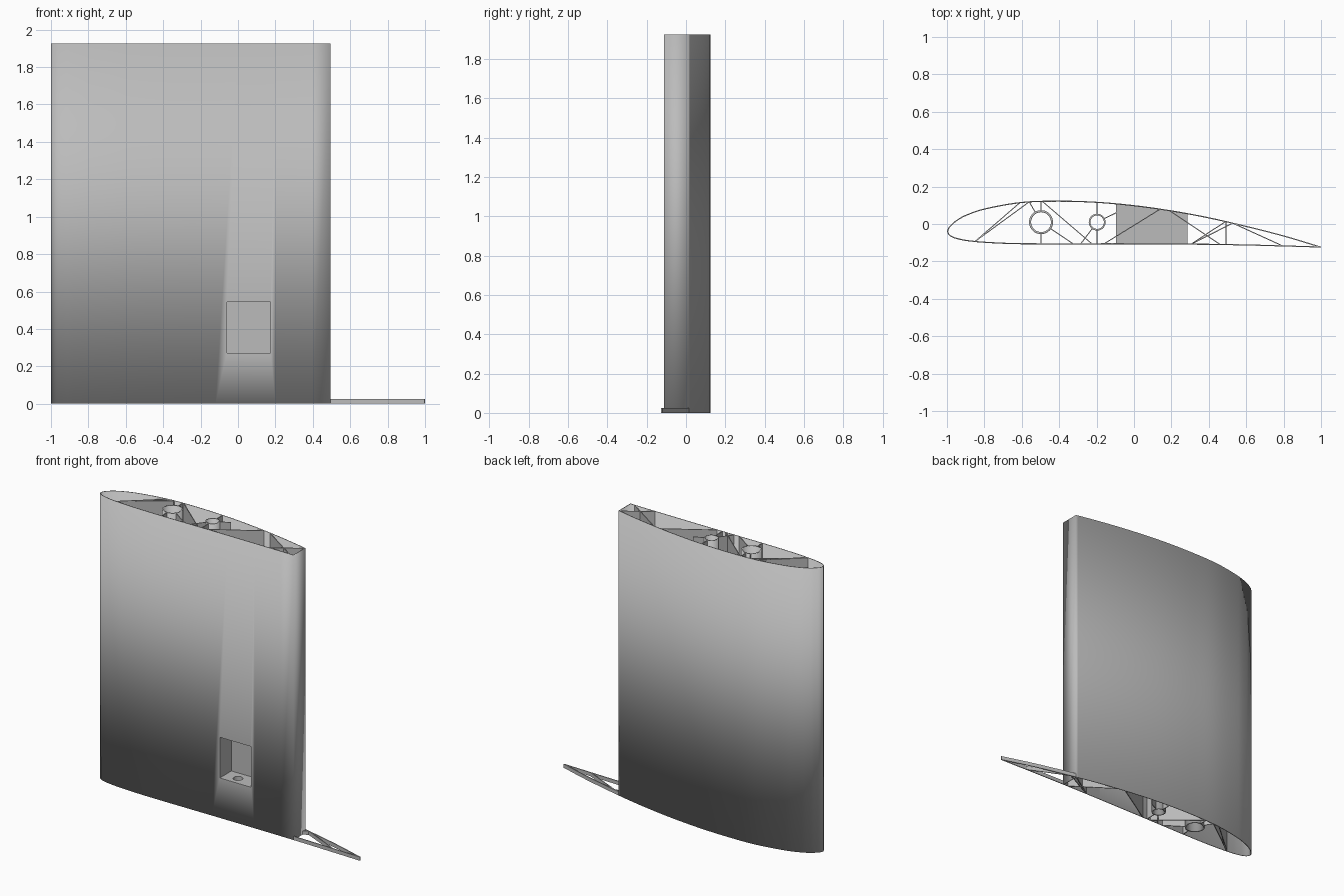
import bpy, bmesh, math
from mathutils import Vector

cube = bpy.data.objects.get("Cube")
if cube:
    bpy.data.objects.remove(cube, do_unlink=True)

HEIGHT, FLANGE, CUT_X = 1.925, 0.025, 0.495
SKIN, RIB = 0.006, 0.005
FLAT_Y = -0.109

grey = bpy.data.materials.new("plain grey")
grey.use_nodes = True
colour = (0.5, 0.5, 0.5, 1)
grey.diffuse_color = colour
grey.node_tree.nodes["Principled BSDF"].inputs["Base Color"].default_value = colour

# Section heights above the flat underside, by fraction of chord
UPPER = [(0, .035), (.004, .045), (.0125, .0545), (.025, .065), (.05, .079), (.1, .096),
         (.2, .1136), (.3, .117), (.4, .114), (.5, .105), (.6, .091), (.7, .0725),
         (.8, .0495), (.9, .024), (1, -.006)]
LOWER = [(0, .035), (.004, .026), (.0125, .0193), (.025, .0147), (.05, .0093), (.1, .0042),
         (.2, .0003), (.5, 0), (.75, -.002), (1, -.0085)]


def smooth_curve(table, steps=5):
    """Catmull-Rom through the table, in model units."""
    p = [Vector((2 * f - 1, FLAT_Y + 2 * h)) for f, h in table]
    p = [2 * p[0] - p[1]] + p + [2 * p[-1] - p[-2]]
    out = []
    for a, b, c, d in zip(p, p[1:], p[2:], p[3:]):
        ta = (c - a) * (c - b).length / max((c - b).length + (b - a).length, 1e-6)
        tb = (d - b) * (c - b).length / max((d - c).length + (c - b).length, 1e-6)
        for i in range(steps):
            t = i / steps
            out.append(b * (2*t**3 - 3*t*t + 1) + ta * (t**3 - 2*t*t + t)
                       + c * (3*t*t - 2*t**3) + tb * (t**3 - t*t))
    return out + [p[-2]]


upper, lower = smooth_curve(UPPER), smooth_curve(LOWER)


def y_at(curve, x):
    for a, b in zip(curve, curve[1:]):
        if a.x <= x <= b.x:
            return a.y + (b.y - a.y) * (x - a.x) / max(b.x - a.x, 1e-6)
    return curve[-1].y


def span(curve, x0, x1):
    return ([Vector((x0, y_at(curve, x0)))] + [p for p in curve if x0 < p.x < x1]
            + [Vector((x1, y_at(curve, x1)))])


def finish(name, bm):
    mesh = bpy.data.meshes.new(name)
    bm.to_mesh(mesh)
    bm.free()
    mesh.materials.append(grey)
    ob = bpy.data.objects.new(name, mesh)
    bpy.context.collection.objects.link(ob)
    return ob


def wall(name, points, z0, z1, thick, closed=False, offset=0):
    """Upright thin wall along a plan path."""
    bm = bmesh.new()
    low = [bm.verts.new((p[0], p[1], z0)) for p in points]
    top = [bm.verts.new((p[0], p[1], z1)) for p in points]
    n = len(points)
    for i in range(n if closed else n - 1):
        j = (i + 1) % n
        bm.faces.new((low[i], low[j], top[j], top[i]))
    ob = finish(name, bm)
    mod = ob.modifiers.new("thickness", 'SOLIDIFY')
    mod.thickness, mod.offset, mod.use_even_offset = thick, offset, True
    return ob


def prism(name, points, z0, z1):
    bm = bmesh.new()
    face = bm.faces.new([bm.verts.new((p[0], p[1], z0)) for p in points])
    new = bmesh.ops.extrude_face_region(bm, geom=[face])["geom"]
    bmesh.ops.translate(bm, vec=(0, 0, z1 - z0),
                        verts=[v for v in new if isinstance(v, bmesh.types.BMVert)])
    bmesh.ops.recalc_face_normals(bm, faces=bm.faces)
    return finish(name, bm)


def ring(cx, cy, r, n=40):
    return [(cx + r * math.cos(2 * math.pi * i / n), cy + r * math.sin(2 * math.pi * i / n))
            for i in range(n)]


def cut(ob, cutter):
    mod = ob.modifiers.new("cut", 'BOOLEAN')
    mod.operation, mod.solver, mod.object = 'DIFFERENCE', 'EXACT', cutter


def smooth(ob):
    bpy.ops.object.select_all(action='DESELECT')
    ob.select_set(True)
    bpy.context.view_layer.objects.active = ob
    bpy.ops.object.shade_smooth_by_angle(angle=math.radians(30))


# Cutters for the pocket and its cable hole
pocket = prism("pocket_cutter", [(-.06, -.2), (.175, -.2), (.175, .015), (-.06, .015)], .27, .545)
hole = prism("cable_hole_cutter", ring(.035, -.05, .03), .2, .3)
for c in (pocket, hole):
    c.hide_render = True
    c.hide_set(True)

# Main skin, closed by a flat rear wall
outline = span(lower, -1, CUT_X) + span(upper, -1, CUT_X)[:0:-1]
skin = wall("wing_skin", outline, 0, HEIGHT, SKIN, closed=True, offset=-1)
cut(skin, pocket)
smooth(skin)

# Low trailing edge flange
wall("trailing_flange_lower", span(lower, CUT_X, 1), 0, FLANGE, SKIN, offset=-1)
wall("trailing_flange_upper", span(upper, CUT_X, 1)[::-1], 0, FLANGE, SKIN, offset=-1)


# Ribs running from the lower skin to the upper skin
def rib(name, x_low, x_high, z1=HEIGHT):
    ends = [(x_low, y_at(lower, x_low) + .003), (x_high, y_at(upper, x_high) - .003)]
    return wall(name, ends, 0, z1, RIB)


rib("nose_rib_front", -.85, -.61)
rib("nose_rib_rear", -.85, -.56)
rib("middle_rib", -.225, -.49)
cut(rib("housing_rib_front", -.16, .14), pocket)
rib("housing_rib_rear", .46, .19)
rib("tail_rib", .305, CUT_X - .005).data.vertices
rib("flange_rib_front", .305, .528, FLANGE)
rib("flange_rib_rear", .795, .528, FLANGE)

# Spar tubes, with upright webs and slanted ribs stopping at the tube
for label, cx, cy, r, thick, x_low, x_high in (
        ("main", -.497, .01, .064, .011, -.325, -.56),
        ("rear", -.197, .01, .045, .009, -.285, -.095)):
    smooth(wall(label + "_spar_tube", ring(cx, cy, r), 0, HEIGHT, thick, closed=True, offset=-1))
    centre = Vector((cx, cy))
    for side, curve, slant in (("lower", lower, x_low), ("upper", upper, x_high)):
        sign = 1 if side == "upper" else -1
        web_end = Vector((cx, y_at(curve, cx) - sign * .003))
        wall(f"{label}_{side}_web", [centre + Vector((0, sign * (r - .004))), web_end],
             0, HEIGHT, RIB)
        end = Vector((slant, y_at(curve, slant) - sign * .003))
        if label == "rear" and side == "upper":
            end.y = .06
        start = centre + (end - centre).normalized() * (r - .004)
        wall(f"{label}_{side}_slanted_rib", [start, end], 0, HEIGHT, RIB)

# Pocket housing filling the space between the skins
inset = Vector((0, .002))
profile = ([p + inset for p in span(lower, -.095, .285)]
           + [p - inset for p in span(upper, -.095, .285)[::-1]])
housing = prism("pocket_housing", profile, .235, .58)
cut(housing, pocket)
cut(housing, hole)
